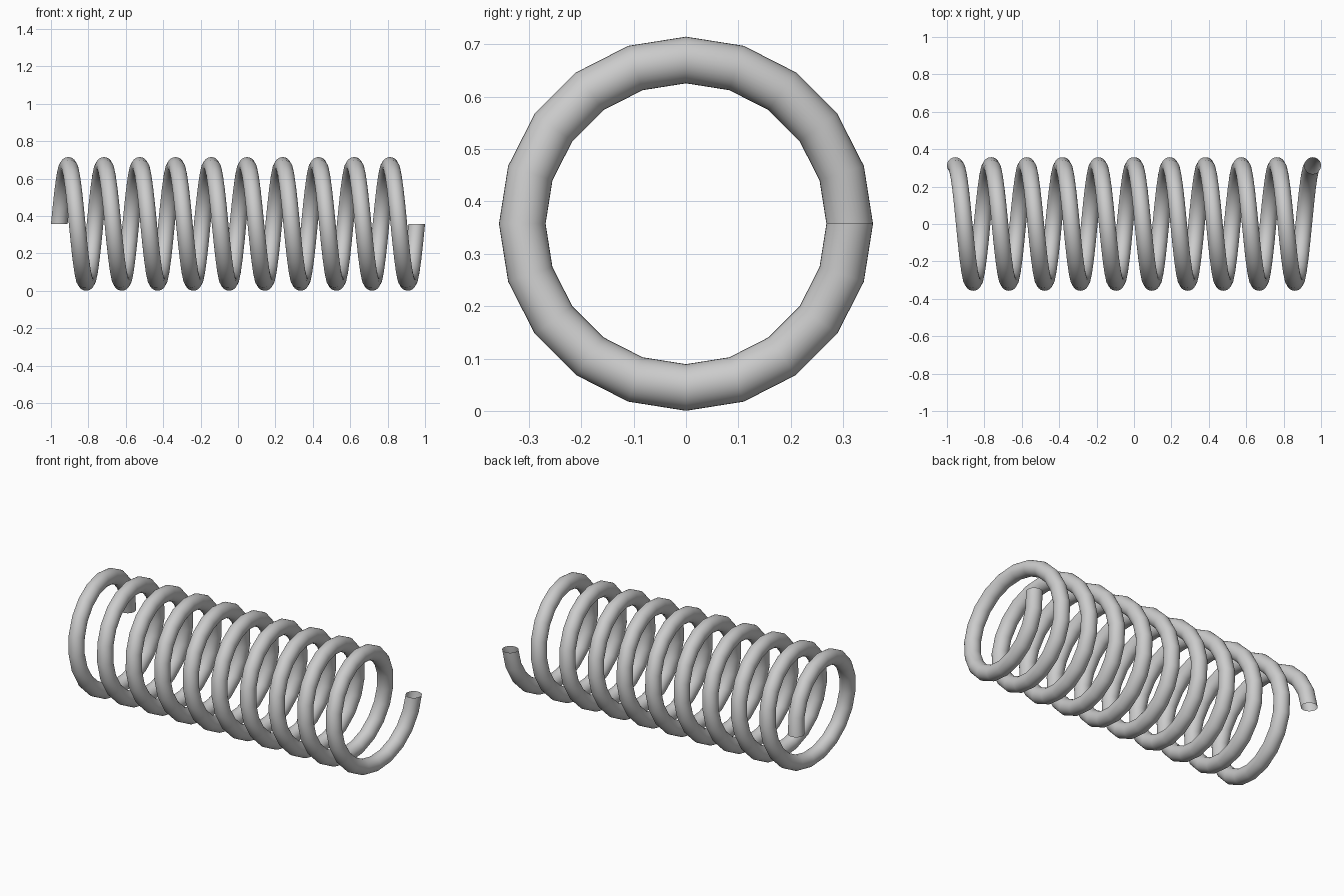
import bpy, bmesh, math

if "Cube" in bpy.data.objects:
    bpy.data.objects.remove(bpy.data.objects["Cube"])

R, r = 0.3125, 0.0445      # coil radius, wire radius
TURNS, STEPS, SIDES = 10, 20, 32
HALF = 1.0 - r             # axial half length of the wire centre line
ZC = 0.3575                # height of the coil axis

# steel colour
steel = bpy.data.materials.new("light grey steel")
steel.diffuse_color = (0.6, 0.6, 0.6, 1)
steel.use_nodes = True
steel.node_tree.nodes["Principled BSDF"].inputs["Base Color"].default_value = steel.diffuse_color

# coil spring: wire section swept along a helix around x, ends left open
bm = bmesh.new()
rings = []
n = TURNS * STEPS
for i in range(n + 1):
    a = 2 * math.pi * i / STEPS
    x = -HALF + 2 * HALF * i / n
    ring = []
    for j in range(SIDES):
        t = 2 * math.pi * j / SIDES
        d = R + r * math.cos(t)
        ring.append(bm.verts.new((x + r * math.sin(t), d * math.cos(a), ZC + d * math.sin(a))))
    rings.append(ring)
for p, q in zip(rings, rings[1:]):
    for j in range(SIDES):
        k = (j + 1) % SIDES
        bm.faces.new((p[j], q[j], q[k], p[k])).smooth = True

mesh = bpy.data.meshes.new("coil_spring")
bm.to_mesh(mesh)
bm.free()
mesh.materials.append(steel)
spring = bpy.data.objects.new("coil_spring", mesh)
bpy.context.collection.objects.link(spring)
